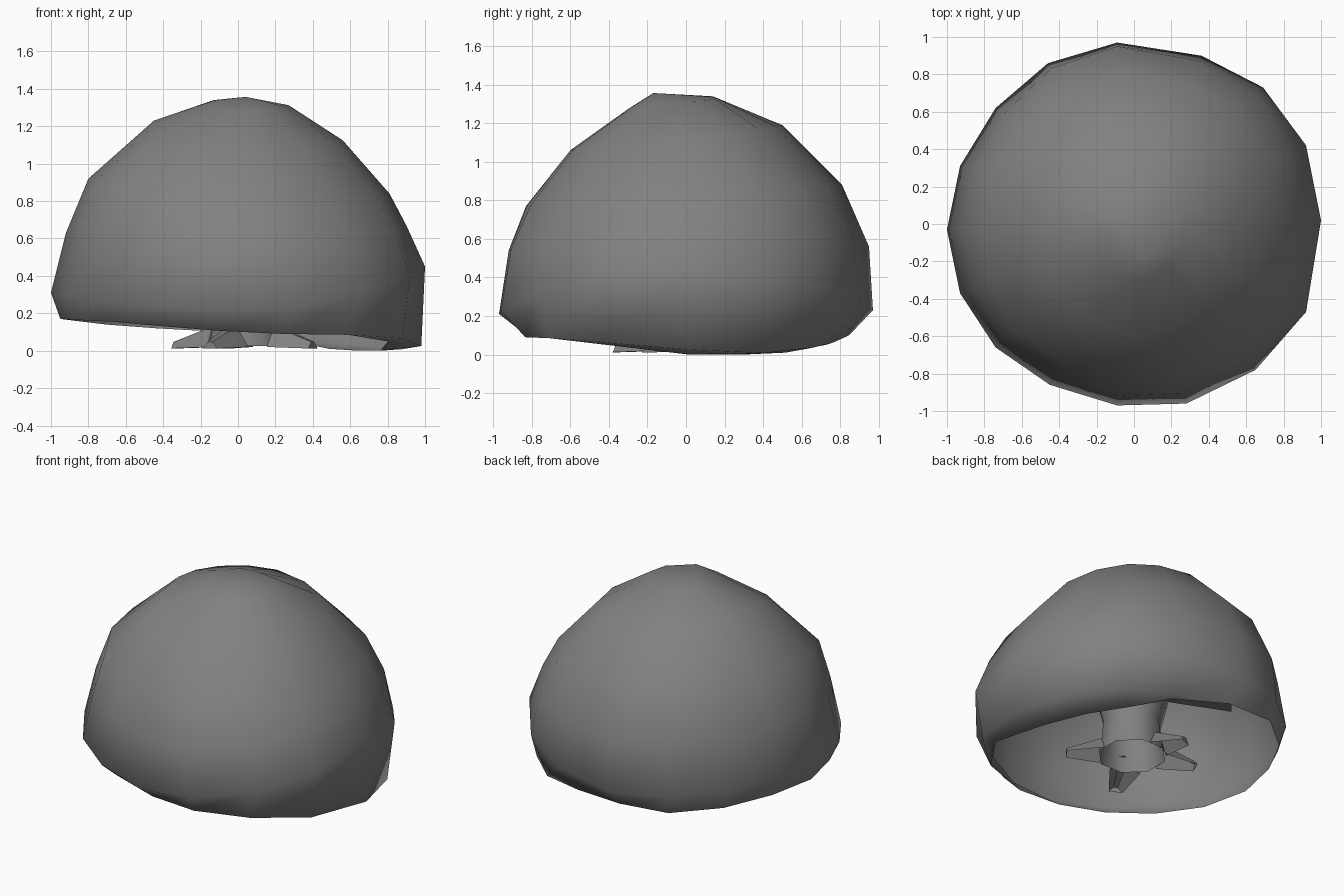
import bpy, bmesh
from math import sin, cos, pi, atan2, hypot
from mathutils import Vector

if "Cube" in bpy.data.objects:
    bpy.data.objects.remove(bpy.data.objects["Cube"])

grey = bpy.data.materials.new("dark_grey")
grey.diffuse_color = (.22, .22, .22, 1)
grey.use_nodes = True
grey.node_tree.nodes["Principled BSDF"].inputs["Base Color"].default_value = grey.diffuse_color


def make_object(name, bm, angle=None):
    bmesh.ops.remove_doubles(bm, verts=bm.verts, dist=0.0001)
    mesh = bpy.data.meshes.new(name)
    bmesh.ops.recalc_face_normals(bm, faces=bm.faces)
    bm.to_mesh(mesh)
    bm.free()
    mesh.materials.append(grey)
    ob = bpy.data.objects.new(name, mesh)
    bpy.context.collection.objects.link(ob)
    for p in mesh.polygons:
        p.use_smooth = True
    if angle:
        bpy.ops.object.select_all(action='DESELECT')
        ob.select_set(True)
        bpy.context.view_layer.objects.active = ob
        bpy.ops.object.shade_smooth_by_angle(angle=angle)
    return ob


def bridge(bm, a, b):
    n = len(a)
    for i in range(n):
        j = (i + 1) % n
        quad = list(dict.fromkeys((a[i], a[j], b[j], b[i])))
        if len(quad) > 2:
            bm.faces.new(quad)


# Canopy: open hollow shell; widest outline with the height of the rim below it
outline = [(1, .02, .025), (.92, .42, .008), (.69, .73, .035), (.36, .9, .06),
           (-.09, .97, .1), (-.46, .86, .12), (-.74, .62, .14), (-.93, .31, .16),
           (-1, -.03, .17), (-.93, -.37, .165), (-.74, -.66, .155), (-.45, -.86, .13),
           (-.09, -.97, .105), (.28, -.96, .09), (.65, -.78, .085), (.92, -.47, .065)]
# Where the rim curls inward: outline index -> (radius, height)
curl = {0: (.76, 0), 1: (.71, 0), 2: (.71, .01), 3: (.78, .05), 15: (.9, .05)}
# Wider rim at the back left, fuller or flatter upper shoulders
wide_rim = {4: .85, 5: .93, 6: .92}
bulge = {9: 1.02, 10: 1.04, 11: 1.02, 13: .985, 14: .97, 15: .985}
# Side profiles (radius, height), from the widest ring to the top
right = [(1, .45), (.9, .67), (.81, .84), (.56, 1.125), (.27, 1.313)]
left = [(1, .31), (.92, .63), (.8, .92), (.45, 1.23), (.13, 1.34)]
back = [(.97, .23), (.95, .56), (.81, .88), (.5, 1.19), (.14, 1.34)]
front = [(.97, .21), (.92, .54), (.83, .77), (.6, 1.06), (.3, 1.275)]
rim_radius = {'right': .98, 'left': .95, 'back': .82, 'front': .86}

bm = bmesh.new()
rings = [[] for _ in range(7)]
for n, (x, y, rim_z) in enumerate(outline):
    a, r = atan2(y, x), hypot(x, y)
    c2, s2 = cos(a) ** 2, sin(a) ** 2
    px, py = (right if x > 0 else left), (back if y > 0 else front)
    kx = rim_radius['right' if x > 0 else 'left']
    ky = rim_radius['back' if y > 0 else 'front']
    k = wide_rim.get(n, r * (kx * c2 + ky * s2))
    rim = bm.verts.new((k * cos(a), k * sin(a), rim_z))
    if n in curl:
        cr, cz = curl[n]
        rings[0].append(bm.verts.new((cr * cos(a), cr * sin(a), cz)))
    else:
        rings[0].append(rim)
    rings[1].append(rim)
    base = px[0][0] * c2 + py[0][0] * s2
    for i in range(5):
        rr = (px[i][0] * c2 + py[i][0] * s2) * r / base
        if i > 1:
            rr *= bulge.get(n, 1)
        z = px[i][1] * c2 + py[i][1] * s2
        rings[i + 2].append(bm.verts.new((rr * cos(a), rr * sin(a), z)))
for lo, hi in zip(rings, rings[1:]):
    bridge(bm, lo, hi)
apex = bm.verts.new((.04, -.17, 1.357))
for i in range(16):
    bm.faces.new((rings[6][i], rings[6][(i + 1) % 16], apex))
make_object("canopy", bm)

# Trunk: eight-sided, open at the foot, flared at foot and crown
CX, CY = .05, .04
bm = bmesh.new()
prev = None
for r, z in [(.22, .025), (.2, .13), (.19, .25), (.24, .45), (.24, .6), (.12, .95)]:
    ring = [bm.verts.new((CX + r * cos(pi * (i + .5) / 4), CY + r * sin(pi * (i + .5) / 4), z))
            for i in range(8)]
    if prev:
        bridge(bm, prev, ring)
    prev = ring
bm.faces.new(prev)
make_object("trunk", bm, 1.0)


# Tapered limb for roots (open below) and branches: side walls, ridge and tip
def limb(name, start, end, w0, h0, w1, h1, closed):
    bm = bmesh.new()
    s, e = Vector(start), Vector(end)
    side = (e - s).cross(Vector((0, 0, 1))).normalized()
    ends = []
    for p, w, h in ((s, w0, h0), (e, w1, h1)):
        up = Vector((0, 0, h))
        ends.append([bm.verts.new(q) for q in
                     (p - side * w, p - side * w * .3 + up, p + side * w * .3 + up, p + side * w)])
    a, b = ends
    for i in range(4 if closed else 3):
        j = (i + 1) % 4
        bm.faces.new((a[i], a[j], b[j], b[i]))
    bm.faces.new(b)
    make_object(name, bm, .5)


# Roots spreading from the foot of the trunk
for i, (x, y) in enumerate([(.40, -.19), (-.15, -.36), (-.34, .20), (-.08, .41)]):
    d = Vector((x - CX, y - CY, 0)).normalized() * .19
    limb(f"root_{i + 1}", (CX + d.x, CY + d.y, .02), (x, y, .012), .1, .11, .045, .035, False)

# Branches inside the canopy
for i, (x, y, z) in enumerate([(-.44, .44, .39), (.5, .35, .75), (.35, -.45, .7), (-.45, -.3, .75)]):
    limb(f"branch_{i + 1}", (CX, CY, .52), (x, y, z), .1, .16, .06, .1, True)
